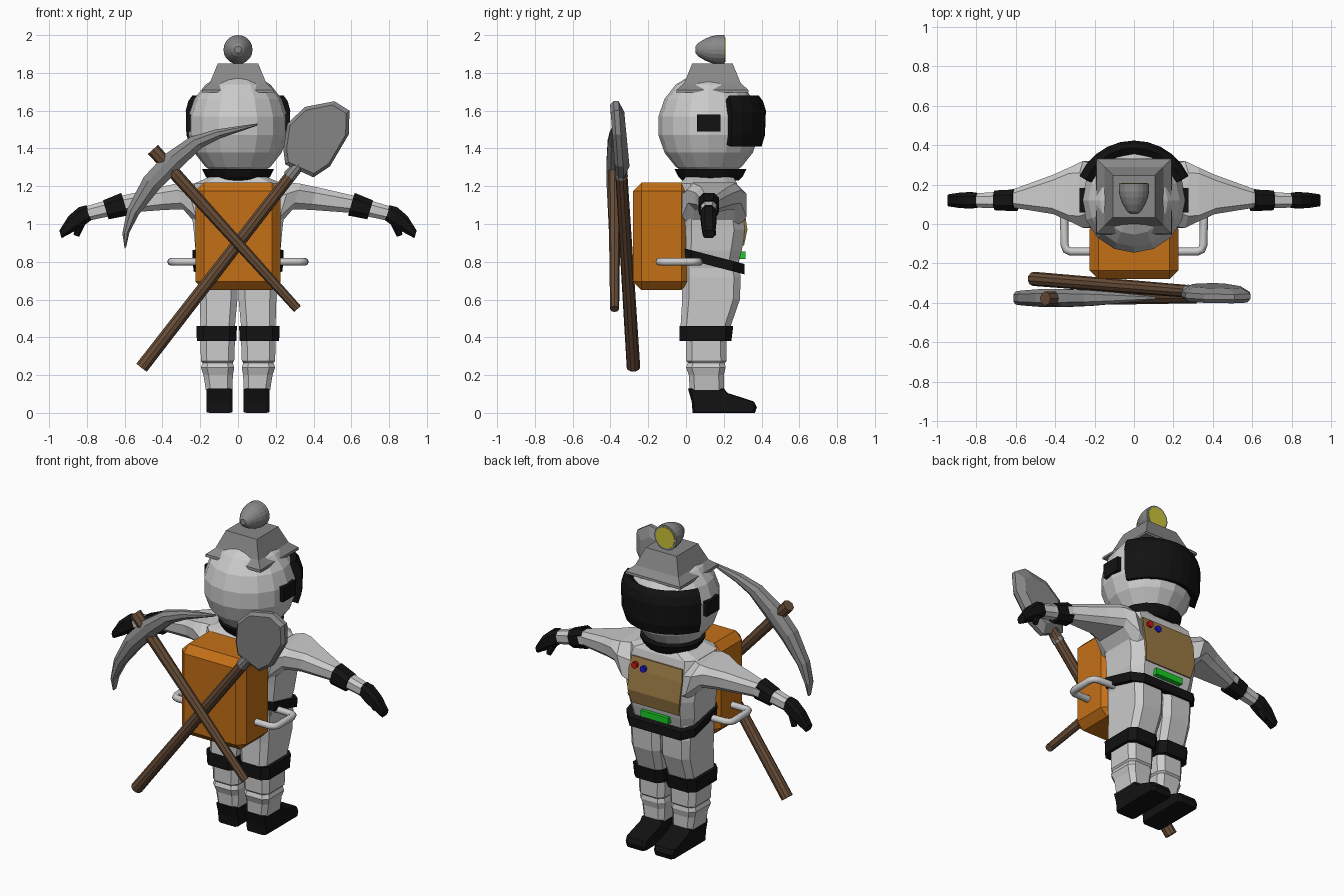
import bpy, bmesh, math
from mathutils import Vector

if "Cube" in bpy.data.objects:
    bpy.data.objects.remove(bpy.data.objects["Cube"])

def mat(name, r, g, b):
    m = bpy.data.materials.new(name)
    m.diffuse_color = (r, g, b, 1)
    m.use_nodes = True
    m.node_tree.nodes["Principled BSDF"].inputs["Base Color"].default_value = m.diffuse_color
    return m

BLACK = mat("black", .006, .006, .006)
ORANGE = mat("orange", .55, .16, .008)
WOOD = mat("wood", .14, .075, .04)
STEEL = mat("steel", .25, .25, .25)
TAN = mat("tan", .33, .2, .06)
YELLOW = mat("yellow", .6, .55, .04)
RED = mat("red", .6, .01, .01)
BLUE = mat("blue", .01, .01, .55)
GREEN = mat("green", .01, .6, .02)

def finish(name, bm, material=None, mirror=False, smooth=False):
    bmesh.ops.recalc_face_normals(bm, faces=bm.faces[:])
    me = bpy.data.meshes.new(name)
    bm.to_mesh(me)
    bm.free()
    ob = bpy.data.objects.new(name, me)
    bpy.context.collection.objects.link(ob)
    if material:
        me.materials.append(material)
    if mirror:
        ob.modifiers.new("mirror", "MIRROR")
    for p in me.polygons:
        p.use_smooth = smooth
    return ob

def loft(name, rings, material=None, mirror=False, smooth=False):
    """Skin a list of equal-length point rings and cap both ends."""
    bm = bmesh.new()
    vs = [[bm.verts.new(p) for p in r] for r in rings]
    n = len(vs[0])
    for a, b in zip(vs, vs[1:]):
        for i in range(n):
            j = (i + 1) % n
            bm.faces.new((a[i], a[j], b[j], b[i]))
    bm.faces.new(vs[0])
    bm.faces.new(vs[-1])
    return finish(name, bm, material, mirror, smooth)

def octagon(cx, cy, rx, ry, k=.35):
    c = k * min(rx, ry)
    return [(cx + sx * x, cy + sy * y) for sx, sy, x, y in (
        (1, -1, rx, ry - c), (1, 1, rx, ry - c), (1, 1, rx - c, ry), (-1, 1, rx - c, ry),
        (-1, 1, rx, ry - c), (-1, -1, rx, ry - c), (-1, -1, rx - c, ry), (1, -1, rx - c, ry))]

def column(name, rows, material=None, mirror=False, slope=0, k=.35):
    """Rows of (z, x centre, x radius, y min, y max)."""
    return loft(name, [[(x, y, z + slope * (y - .13)) for x, y in
                        octagon(cx, (y0 + y1) / 2, rx, (y1 - y0) / 2, k)]
                       for z, cx, rx, y0, y1 in rows], material, mirror)

def limb(name, rows, material=None):
    """Mirrored sideways rows of (x, y centre, z centre, y radius, z radius)."""
    return loft(name, [[(x + .3 * (z - cz), y, z) for y, z in octagon(cy, cz, ry, rz, .5)]
                       for x, cy, cz, ry, rz in rows], material, True)

def rod(name, p, q, r0, r1, n=8, material=None, mirror=False):
    p, q = Vector(p), Vector(q)
    rot = (q - p).to_track_quat('Z', 'Y')
    return loft(name, [[c + rot @ Vector((r * math.cos(i * math.tau / n), r * math.sin(i * math.tau / n), 0))
                        for i in range(n)] for c, r in ((p, r0), (q, r1))], material, mirror)

def box(name, centre, size, material=None, bevel=0, mirror=False):
    bm = bmesh.new()
    bmesh.ops.create_cube(bm, size=1)
    for v in bm.verts:
        v.co = Vector(centre) + Vector([a * b for a, b in zip(v.co, size)])
    if bevel:
        bmesh.ops.bevel(bm, geom=bm.edges[:], offset=bevel, segments=1, affect='EDGES')
    return finish(name, bm, material, mirror)

# Torso, belt and collar
column("torso", [(.76, 0, .205, -.02, .27), (.86, 0, .225, -.03, .295), (.97, 0, .235, -.03, .315),
                 (1.1, 0, .25, -.03, .295), (1.215, 0, .23, -.03, .27), (1.25, 0, .15, .0, .25)])
column("belt", [(.78, 0, .235, -.03, .31), (.835, 0, .24, -.03, .31)], BLACK, slope=-.26)
loft("neck_ring", [[(r * math.cos(a * math.tau / 16), .13 + r * math.sin(a * math.tau / 16), z)
                    for a in range(16)] for z, r in ((1.23, .15), (1.25, .17), (1.29, .19))], BLACK)

# Chest panel with buttons and buckle
loft("chest_panel", [[(x, y, z) for x, y in ((-w, .2), (w, .2), (w, f), (-w, f))]
                     for z, w, f in ((.885, .165, .307), (.97, .18, .325), (1.1, .185, .306), (1.17, .175, .289))], TAN)
rod("red_button", (.14, .28, 1.125), (.14, .318, 1.125), .02, .02, 10, RED)
rod("blue_button", (.08, .28, 1.115), (.08, .318, 1.115), .02, .02, 10, BLUE)
box("buckle", (0, .285, .835), (.19, .06, .04), GREEN)

# Arms, cuffs and gloves
limb("arms", [(.16, .14, 1.06, .15, .15), (.24, .15, 1.1, .17, .12), (.31, .15, 1.145, .14, .068),
              (.4, .15, 1.135, .1, .06), (.6, .13, 1.105, .048, .045), (.72, .12, 1.075, .04, .04),
              (.82, .12, 1.05, .035, .036)])
limb("cuffs", [(.6, .12, 1.105, .055, .06), (.7, .12, 1.075, .05, .05)], BLACK)
limb("gloves", [(.79, .12, 1.06, .036, .04), (.83, .12, 1.04, .042, .048), (.885, .12, 1.0, .038, .042),
                (.94, .12, .945, .03, .02)], BLACK)
rod("thumbs", (.83, .125, 1.02), (.855, .145, .94), .03, .016, 6, BLACK, True)

# Legs, knee bands and boots
column("thighs", [(.82, .105, .1, -.02, .27), (.72, .105, .103, -.02, .29), (.6, .103, .1, -.02, .285),
                  (.44, .108, .09, -.03, .23)], mirror=True)
column("knee_bands", [(.38, .113, .105, -.035, .24), (.46, .113, .107, -.035, .25)], BLACK, True)
column("shins", [(.39, .108, .092, .0, .215), (.275, .108, .088, .0, .215), (.265, .108, .08, .01, .205),
                 (.24, .108, .088, .0, .21), (.2, .105, .078, .015, .2), (.12, .1, .07, .02, .2)], mirror=True)
profile = [(.035, 0), (.365, 0), (.375, .03), (.36, .06), (.3, .08), (.22, .105), (.2, .13), (.01, .13), (.03, .06)]
loft("boots", [[(x, .18 + (y - .18) * s, .06 + (z - .06) * s) for y, z in profile]
               for x, s in ((.03, .93), (.045, 1), (.15, 1), (.167, .93))], BLACK, True)

# Head, visor and ear pieces
bm = bmesh.new()
bmesh.ops.create_uvsphere(bm, u_segments=16, v_segments=9, radius=1)
for v in bm.verts:
    v.co = Vector((v.co.x * .267, .12 + v.co.y * .27, 1.52 + v.co.z * .285))
finish("head", bm)
bm = bmesh.new()
rows = [[bm.verts.new((r * math.cos(a), .12 + r * math.sin(a), z))
         for a in [math.radians(24 + 13.2 * i) for i in range(11)]]
        for z, r in ((1.41, .28), (1.47, .298), (1.6, .303), (1.65, .288), (1.68, .265))]
for a, b in zip(rows, rows[1:]):
    for i in range(10):
        bm.faces.new((a[i], a[i + 1], b[i + 1], b[i]))
visor = finish("visor", bm, BLACK)
solid = visor.modifiers.new("thickness", "SOLIDIFY")
solid.thickness = .05
solid.offset = -1
box("ear_pieces", (.255, .12, 1.535), (.04, .125, .09), BLACK, mirror=True)

# Square miner's hat and lamp
loft("hat", [[(sx * h, .14 + sy * h, z) for sx, sy in ((-1, -1), (1, -1), (1, 1), (-1, 1))]
             for z, h in ((1.695, .192), (1.71, .19), (1.745, .15), (1.85, .107))], STEEL)
lamp = loft("lamp", [[(r * math.cos(i * math.tau / 20), y, 1.923 + r * math.sin(i * math.tau / 20))
                      for i in range(20)] for y, r in ((.05, .018), (.065, .036), (.1, .057), (.135, .071),
                                                       (.165, .077), (.205, .077))], STEEL)
rod("lamp_glass", (0, .19, 1.923), (0, .208, 1.923), .065, .065, 20, YELLOW)

# Backpack with side pipes
box("backpack", (0, -.13, .935), (.45, .3, .57), ORANGE, .045)
curve = bpy.data.curves.new("pipes", 'CURVE')
curve.dimensions = '3D'
curve.bevel_depth = .021
curve.bevel_resolution = 2
curve.use_fill_caps = True
for s in (-1, 1):
    path = [(.19, -.14), (.32, -.14), (.343, -.13), (.352, -.105), (.354, .03), (.345, .055), (.32, .065), (.19, .07)]
    sp = curve.splines.new('POLY')
    sp.points.add(len(path) - 1)
    for pt, (x, y) in zip(sp.points, path):
        pt.co = (s * x, y, .8, 1)
bpy.context.collection.objects.link(bpy.data.objects.new("pipes", curve))

# Pickaxe: rows of outer x z, inner x z, half thickness
rod("pickaxe_handle", (-.45, -.378, 1.395), (.315, -.378, .55), .036, .024, 8, WOOD)
rows = [(-.6, .87, -.592, .878, .015), (-.612, .95, -.575, .955, .033), (-.587, 1.077, -.525, 1.05, .038),
        (-.5, 1.247, -.42, 1.18, .045), (-.386, 1.37, -.29, 1.31, .045), (-.254, 1.46, -.19, 1.405, .04),
        (-.12, 1.5, -.09, 1.455, .03), (.108, 1.533, .1, 1.52, .008)]
loft("pickaxe_head", [[((ax + bx) / 2 + u * (ax - bx) / 2, -.375 + v, (az + bz) / 2 + u * (az - bz) / 2)
                       for u, v in ((1, -t * .5), (1, t * .5), (.4, t), (-.4, t),
                                    (-1, t * .5), (-1, -t * .5), (-.4, -t), (.4, -t))]
                      for ax, az, bx, bz, t in rows], STEEL)

# Shovel
rod("shovel_handle", (-.51, -.278, .24), (.32, -.345, 1.31), .036, .032, 10, WOOD)
rod("shovel_socket", (.27, -.343, 1.25), (.4, -.352, 1.41), .036, .025, 10, STEEL)
outline = [(.26, 1.53), (.355, 1.62), (.51, 1.65), (.59, 1.6), (.587, 1.475), (.487, 1.305),
           (.4, 1.247), (.25, 1.315), (.24, 1.395)]
loft("shovel_blade", [[(.415 + (x - .415) * s, -.358 + d - .07 * (z - 1.45), 1.45 + (z - 1.45) * s)
                       for x, z in outline] for d, s in ((-.03, .9), (-.012, 1), (.015, 1), (.045, .72))], STEEL)
